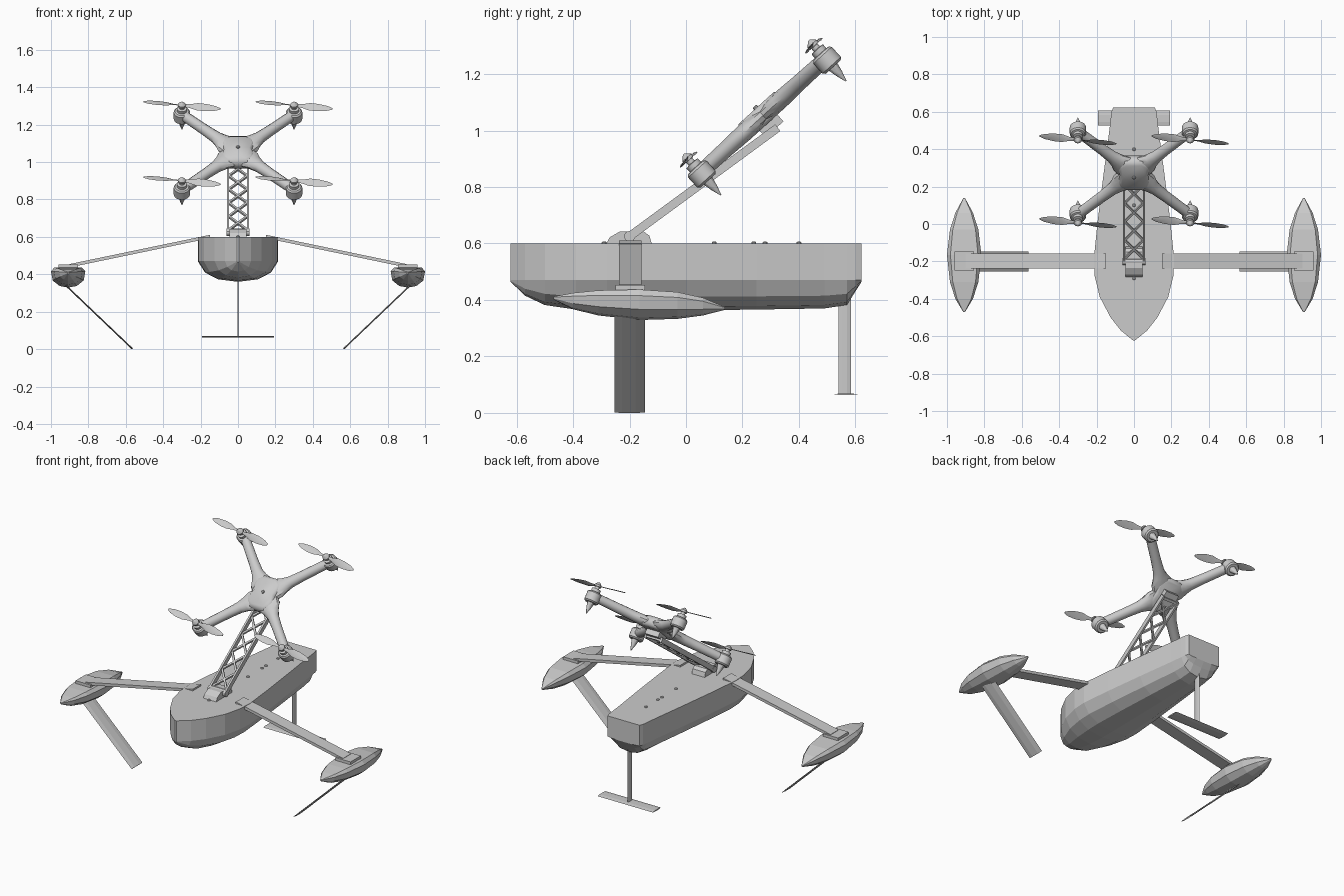
import bpy, bmesh, math
from mathutils import Matrix, Vector

if "Cube" in bpy.data.objects:
    bpy.data.objects.remove(bpy.data.objects["Cube"])

I = Matrix.Identity(4)


def make(name, bm, M=I, smooth=False, angle=35):
    bmesh.ops.remove_doubles(bm, verts=bm.verts, dist=0.0002)
    bmesh.ops.recalc_face_normals(bm, faces=bm.faces)
    me = bpy.data.meshes.new(name)
    bm.to_mesh(me)
    bm.free()
    ob = bpy.data.objects.new(name, me)
    bpy.context.collection.objects.link(ob)
    ob.matrix_world = M
    if smooth:
        bpy.ops.object.select_all(action='DESELECT')
        ob.select_set(True)
        bpy.context.view_layer.objects.active = ob
        bpy.ops.object.shade_smooth_by_angle(angle=math.radians(angle))
    return ob


def add_loft(bm, rings):
    vs = [[bm.verts.new(p) for p in r] for r in rings]
    n = len(vs[0])
    for a, b in zip(vs, vs[1:]):
        for i in range(n):
            j = (i + 1) % n
            bm.faces.new((a[i], a[j], b[j], b[i]))
    bm.faces.new(vs[0])
    bm.faces.new(vs[-1][::-1])


def loft(name, rings, M=I, smooth=False, angle=35):
    bm = bmesh.new()
    add_loft(bm, rings)
    return make(name, bm, M, smooth, angle)


def lathe(name, profile, M=I, n=16):
    return loft(name, [[(r * math.cos(2 * math.pi * k / n), r * math.sin(2 * math.pi * k / n), z)
                        for k in range(n)] for r, z in profile], M, True)


def box(name, lo, hi, M=I):
    (a, b, c), (d, e, f) = lo, hi
    return loft(name, [[(a, b, z), (d, b, z), (d, e, z), (a, e, z)] for z in (c, f)], M)


def foil(name, p, q, y, chord, t):
    """Thin lens-section blade from p to q in the xz plane."""
    p, q = Vector((p[0], y, p[1])), Vector((q[0], y, q[1]))
    nrm = (q - p).normalized().cross(Vector((0, 1, 0)))
    sec = [(-.5, 0), (-.25, .5), (.2, .5), (.5, 0), (.2, -.5), (-.25, -.5)]
    return loft(name, [[c + Vector((0, u * chord, 0)) + nrm * v * t for u, v in sec] for c in (p, q)])


# main hull: stations of (y, half width, keel height)
def hull_ring(y, w, k):
    half = [(w, .60), (w, .47), (.82 * w, k + .45 * (.47 - k)), (.5 * w, k + .12 * (.47 - k))]
    pts = half + [(0, k)] + [(-x, z) for x, z in reversed(half)]
    return [(x, y, z) for x, z in pts]


loft("hull", [hull_ring(*s) for s in (
    (-.622, .006, .465), (-.57, .07, .415), (-.50, .125, .382), (-.39, .183, .366), (-.28, .21, .36),
    (-.19, .215, .36), (0, .196, .363), (.25, .165, .366), (.49, .133, .37),
    (.57, .124, .382), (.60, .12, .43), (.622, .112, .465))])

# deck bolts
for i, y in enumerate((-.29, .1, .24, .28, .4)):
    lathe(f"deck_bolt_{i}", [(.009, .598), (.009, .604), (.005, .607)], Matrix.Translation((0, y, 0)), 10)


# outrigger floats: stations of (y, half width, top, bottom)
def float_ring(cx, y, w, t, b):
    half = [(.8 * w, t), (w, t - .2 * (t - b)), (.9 * w, b + .35 * (t - b)), (.5 * w, b + .08 * (t - b))]
    pts = half + [(0, b)] + [(-x, z) for x, z in reversed(half)]
    return [(cx + x, y, z) for x, z in pts]


for s, side in ((-1, "left"), (1, "right")):
    loft(f"{side}_float", [float_ring(s * .908, *st) for st in (
        (-.47, .005, .412, .402), (-.40, .047, .425, .367), (-.31, .076, .434, .345), (-.165, .092, .437, .329),
        (-.03, .076, .428, .333), (.06, .047, .408, .345), (.138, .005, .375, .365))])
    # sloping cross beam and its foot on the float
    loft(f"{side}_cross_beam", [[(s * x, y, z + d) for y, d in ((-.237, -.009), (-.157, -.009), (-.157, .009), (-.237, .009))]
                                for x, z in ((.15, .602), (.90, .446))])
    box(f"{side}_beam_foot", (s * .908 - .052, -.249, .425), (s * .908 + .052, -.146, .453))
    foil(f"{side}_slanted_foil", (s * .925, .345), (s * .565, .002), -.2, .108, .008)

# rudder strut and tail wing
foil("rudder_strut", (0, .45), (0, .065), .562, .045, .008)
foil("tail_wing", (-.193, .066), (.193, .066), .567, .082, .007)

# mast foot
loft("mast_foot", [[(x, y, z) for y, z in ((-.285, .595), (-.27, .622), (-.235, .642), (-.15, .642), (-.13, .628), (-.12, .595))]
                   for x in (-.045, .045)])
mast = Matrix.Translation((0, -.2, .625)) @ Matrix.Rotation(math.atan2(.385, .525), 4, 'X')
L = math.hypot(.385, .525)
lathe("mast_hinge", [(.019, -.062), (.019, .062)], Matrix.Translation((0, -.2, .625)) @ Matrix.Rotation(math.pi / 2, 4, 'Y'))

# lattice mast
for s, side in ((-1, "left"), (1, "right")):
    box(f"{side}_mast_rail", (s * .054 - .006, -.012, -.015), (s * .054 + .006, L, .015), mast)
bm = bmesh.new()
cells, y0 = 5, .02
step = (L - y0 - .02) / cells
for i in range(cells):
    for s in (-1, 1):
        a, b = Vector((-s * .05, y0 + i * step, 0)), Vector((s * .05, y0 + (i + 1) * step, 0))
        d = (b - a).normalized()
        side_v, up = Vector((-d.y, d.x, 0)) * .006, Vector((0, 0, .006))
        add_loft(bm, [[c + side_v + up, c - side_v + up, c - side_v - up, c + side_v - up] for c in (a, b)])
for y in (.012, L - .012):
    add_loft(bm, [[(x, y - .008, -.008), (x, y + .008, -.008), (x, y + .008, .008), (x, y - .008, .008)] for x in (-.05, .05)])
make("mast_lattice", bm, mast)

# tilted rotor unit on the mast
rotor = Matrix.Translation((0, .27, 1.056)) @ Matrix.Rotation(math.radians(42.3), 4, 'X')
box("mast_bracket", (-.046, -.045, -.068), (.046, .04, -.025), rotor)
outline = [(.05, .108), (.085, .085), (.092, .05), (.078, 0)]
outline += [(x, -y) for x, y in outline[-2::-1]]
outline += [(-x, -y) for x, y in outline]
loft("rotor_body", [[(x * k, y * k, z) for x, y in outline] for k, z in (
    (.8, -.036), (.97, -.026), (1, -.005), (.95, .018), (.78, .032))], rotor, True, 60)
lathe("body_button", [(.01, .03), (.01, .038), (.006, .041)], rotor, 10)


# rotor arms, motors, landing spikes
def arm_ring(r, w, h):
    return [(r, w * math.cos(k * math.pi / 6), h * math.sin(k * math.pi / 6) - .004) for k in range(12)]


def propeller(name, M):
    """Two twisted blades: stations of (radius, chord, pitch in degrees)."""
    bm = bmesh.new()
    for turn in (0, math.pi):
        R = Matrix.Rotation(turn, 3, 'Z')
        rings = []
        for r, c, deg in ((.008, .014, 28), (.045, .022, 26), (.085, .045, 20), (.13, .046, 14), (.18, .032, 10), (.207, .01, 8)):
            P = Matrix.Rotation(math.radians(deg), 3, 'X')
            rings.append([R @ (Vector((r, 0, 0)) + P @ Vector((0, u * c, v)))
                          for u, v in ((-.5, 0), (-.1, .003), (.5, 0), (-.1, -.002))])
        add_loft(bm, rings)
    make(name, bm, M, True)


for i in range(4):
    ang = math.pi / 4 + i * math.pi / 2
    loft(f"rotor_arm_{i}", [arm_ring(*a) for a in (
        (.0, .07, .028), (.09, .064, .032), (.125, .046, .032), (.165, .034, .031), (.24, .03, .029), (.42, .028, .027))],
        rotor @ Matrix.Rotation(ang, 4, 'Z'), True)
    M = rotor @ Matrix.Translation((.424 * math.cos(ang), .424 * math.sin(ang), 0))
    lathe(f"motor_{i}", [(.036, -.044), (.044, -.036), (.044, .012), (.037, .02), (.027, .022),
                         (.027, .04), (.014, .042), (.014, .055), (.021, .056), (.021, .067), (.009, .08), (.003, .084)], M)
    lathe(f"landing_spike_{i}", [(.022, -.04), (.014, -.075), (.002, -.112)], M, 10)
    propeller(f"propeller_{i}", M @ Matrix.Translation((0, 0, .062)) @ Matrix.Rotation(math.radians(-8), 4, 'Z'))
